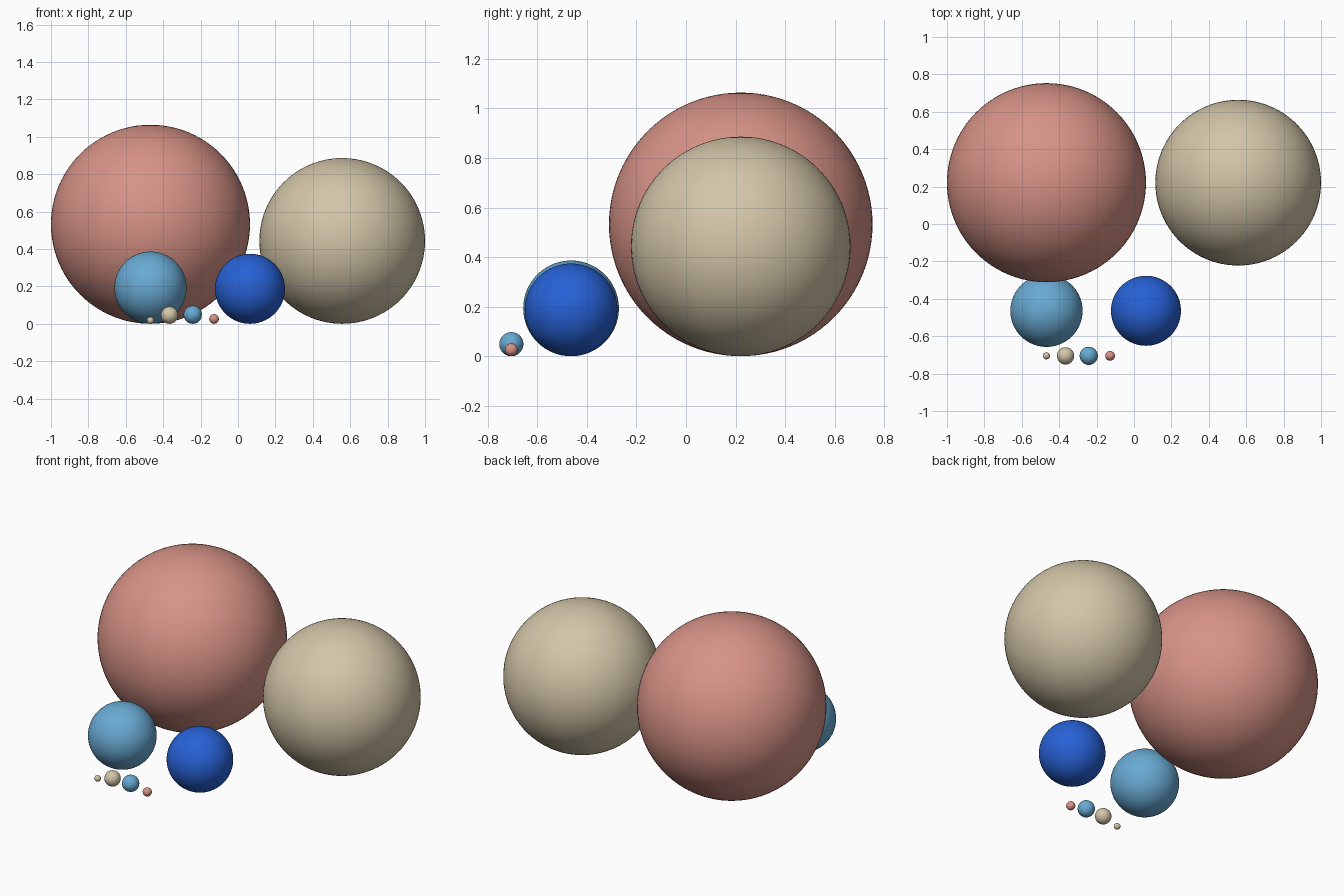
import bpy

# Remove the default cube
cube = bpy.data.objects.get("Cube")
if cube:
    bpy.data.objects.remove(cube, do_unlink=True)


def make_material(name, rgb):
    mat = bpy.data.materials.new(name)
    mat.use_nodes = True
    colour = (*rgb, 1.0)
    mat.diffuse_color = colour
    bsdf = next(n for n in mat.node_tree.nodes if n.type == 'BSDF_PRINCIPLED')
    bsdf.inputs["Base Color"].default_value = colour
    return mat


salmon = make_material("salmon", (0.68, 0.29, 0.24))
sand = make_material("sand", (0.65, 0.56, 0.39))
sky_blue = make_material("sky_blue", (0.14, 0.40, 0.65))
deep_blue = make_material("deep_blue", (0.02, 0.12, 0.67))


def make_ball(name, x, y, radius, mat):
    """A smooth ball resting on the floor."""
    bpy.ops.mesh.primitive_uv_sphere_add(
        segments=96, ring_count=48, radius=radius, location=(x, y, radius))
    ball = bpy.context.object
    ball.name = name
    ball.data.materials.append(mat)
    bpy.ops.object.shade_smooth()


# Rows share a y position: giants at the back, small balls in front
BACK, MIDDLE, FRONT = 0.221, -0.464, -0.705

# Back row
make_ball("giant_salmon_ball", -0.468, BACK, 0.532, salmon)
make_ball("giant_sand_ball", 0.557, BACK, 0.443, sand)

# Middle row
make_ball("medium_sky_ball", -0.468, MIDDLE, 0.193, sky_blue)
make_ball("medium_blue_ball", 0.064, MIDDLE, 0.187, deep_blue)

# Front row
make_ball("tiny_sand_ball", -0.468, FRONT, 0.0186, sand)
make_ball("small_sand_ball", -0.366, FRONT, 0.046, sand)
make_ball("small_sky_ball", -0.242, FRONT, 0.0485, sky_blue)
make_ball("tiny_salmon_ball", -0.128, FRONT, 0.0258, salmon)
